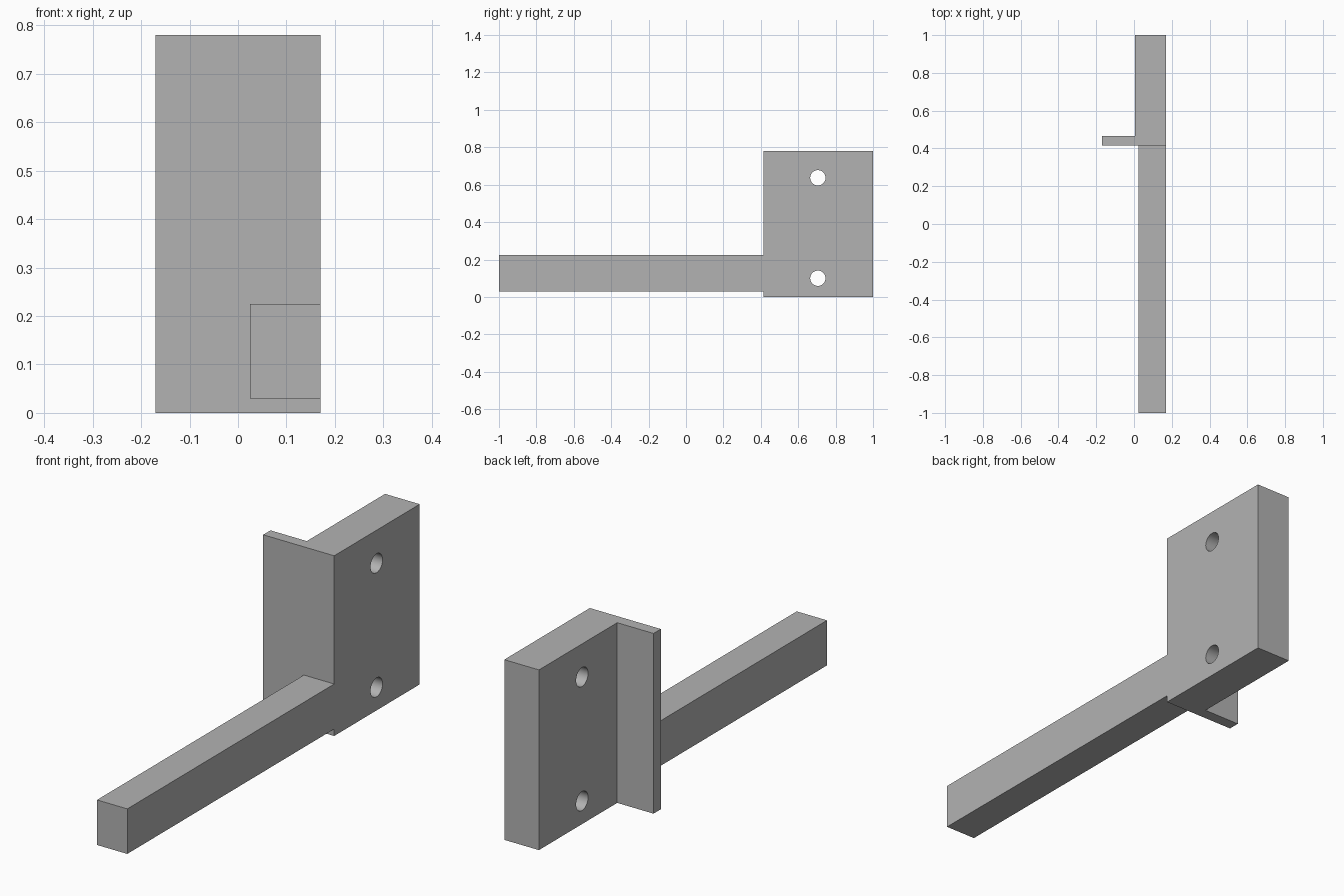
import bpy, bmesh
from mathutils import Matrix, Vector

cube = bpy.data.objects.get("Cube")
if cube:
    bpy.data.objects.remove(cube, do_unlink=True)

# Single plain grey material
grey = bpy.data.materials.new("plain grey")
grey.use_nodes = True
colour = (0.45, 0.45, 0.45, 1)
grey.diffuse_color = colour
grey.node_tree.nodes["Principled BSDF"].inputs["Base Color"].default_value = colour


def make_object(name, bm):
    bmesh.ops.recalc_face_normals(bm, faces=bm.faces)
    mesh = bpy.data.meshes.new(name)
    bm.to_mesh(mesh)
    bm.free()
    mesh.materials.append(grey)
    obj = bpy.data.objects.new(name, mesh)
    bpy.context.collection.objects.link(obj)
    return obj


def prism(name, outline, bottom, top):
    """Extrude an xy outline upward."""
    bm = bmesh.new()
    face = bm.faces.new([bm.verts.new((x, y, bottom)) for x, y in outline])
    up = bmesh.ops.extrude_face_region(bm, geom=[face])["geom"]
    bmesh.ops.translate(bm, vec=Vector((0, 0, top - bottom)),
                        verts=[v for v in up if isinstance(v, bmesh.types.BMVert)])
    return make_object(name, bm)


def boolean(target, tool, operation):
    mod = target.modifiers.new(tool.name, "BOOLEAN")
    mod.operation = operation
    mod.solver = "EXACT"
    mod.object = tool
    bpy.context.view_layer.objects.active = target
    bpy.ops.object.modifier_apply(modifier=mod.name)
    bpy.data.objects.remove(tool, do_unlink=True)


side, inner, outer = 0.17, 0.004, -0.17
front, step, back = 0.415, 0.465, 1.0

# Mounting block with thin front flange, as one L-shaped profile
bracket = prism("bracket", [(outer, front), (side, front), (side, back),
                            (inner, back), (inner, step), (outer, step)], 0, 0.78)

# Long arm, flush with the outer side of the block
arm = prism("arm", [(0.025, -1), (side, -1), (side, front), (0.025, front)], 0.03, 0.225)
boolean(bracket, arm, "UNION")

# Two bolt holes through the block
for height in (0.1, 0.637):
    bm = bmesh.new()
    bmesh.ops.create_cone(bm, cap_ends=True, segments=40, radius1=0.041, radius2=0.041,
                          depth=0.4, matrix=Matrix.Translation((0.09, 0.705, height))
                          @ Matrix.Rotation(1.570796, 4, "Y"))
    hole = make_object("bolt_hole", bm)
    hole.hide_render = True
    boolean(bracket, hole, "DIFFERENCE")

# Smooth hole walls, crisp edges elsewhere
bpy.ops.object.select_all(action="DESELECT")
bracket.select_set(True)
bpy.context.view_layer.objects.active = bracket
bpy.ops.object.shade_smooth_by_angle(angle=0.5)
